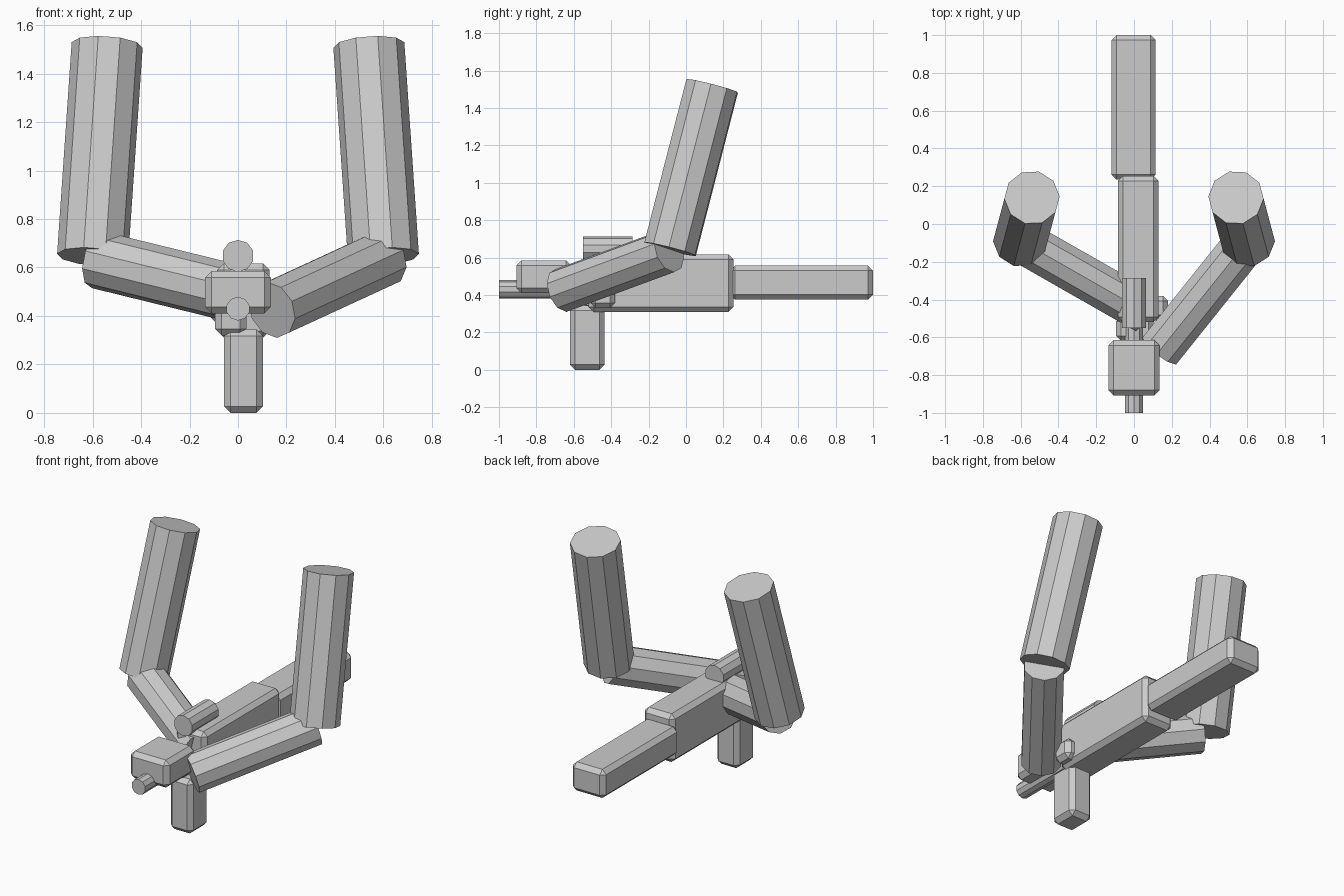
import bpy, bmesh
from mathutils import Vector, Matrix

if "Cube" in bpy.data.objects:
    bpy.data.objects.remove(bpy.data.objects["Cube"])


def finish(name, bm):
    bmesh.ops.recalc_face_normals(bm, faces=bm.faces)
    mesh = bpy.data.meshes.new(name)
    bm.to_mesh(mesh)
    bm.free()
    obj = bpy.data.objects.new(name, mesh)
    bpy.context.collection.objects.link(obj)
    return obj


def block(name, x, y, z, bevel=0.027):
    """Chamfered box given by its min/max ranges."""
    bm = bmesh.new()
    size = [b - a for a, b in (x, y, z)]
    mid = [(a + b) / 2 for a, b in (x, y, z)]
    bmesh.ops.create_cube(bm, size=1, matrix=Matrix.Translation(mid) @ Matrix.Diagonal((*size, 1)))
    bmesh.ops.bevel(bm, geom=bm.edges[:], offset=bevel, segments=1, affect='EDGES', profile=0.5)
    return finish(name, bm)


def rod(name, start, end, radius, sides=10):
    """Flat-sided cylinder between two points."""
    a, b = Vector(start), Vector(end)
    turn = (b - a).to_track_quat('Z', 'Y').to_matrix().to_4x4()
    bm = bmesh.new()
    bmesh.ops.create_cone(bm, cap_ends=True, segments=sides, radius1=radius, radius2=radius,
                          depth=(b - a).length, matrix=Matrix.Translation((a + b) / 2) @ turn)
    return finish(name, bm)


# Main body, stock, front guard and magazine
block("receiver", (-0.085, 0.13), (-0.52, 0.255), (0.31, 0.617))
block("stock", (-0.12, 0.115), (0.235, 1.0), (0.375, 0.557))
block("front_guard", (-0.136, 0.136), (-0.907, -0.615), (0.41, 0.585))
block("magazine", (-0.057, 0.103), (-0.62, -0.435), (0.0, 0.345))

# Barrel and sight tube
rod("barrel", (0, -1.0, 0.43), (0, -0.5, 0.43), 0.049)
rod("sight_tube", (0, -0.55, 0.648), (0, -0.285, 0.648), 0.066)

# Hands
block("right_hand", (0.05, 0.18), (-0.51, -0.38), (0.33, 0.46))
block("left_hand", (-0.095, 0.035), (-0.62, -0.49), (0.32, 0.45))

# Forearms reach to different places on the body
rod("right_forearm", (0.14, -0.665, 0.425), (0.60, -0.09, 0.637), 0.12)
rod("left_forearm", (0.06, -0.465, 0.475), (-0.58, -0.10, 0.632), 0.12)

# Upper arms, mirrored
for side, s in (("right", 1), ("left", -1)):
    rod(side + "_upper_arm", (s * 0.60, -0.085, 0.645), (s * 0.54, 0.14, 1.518), 0.147)
